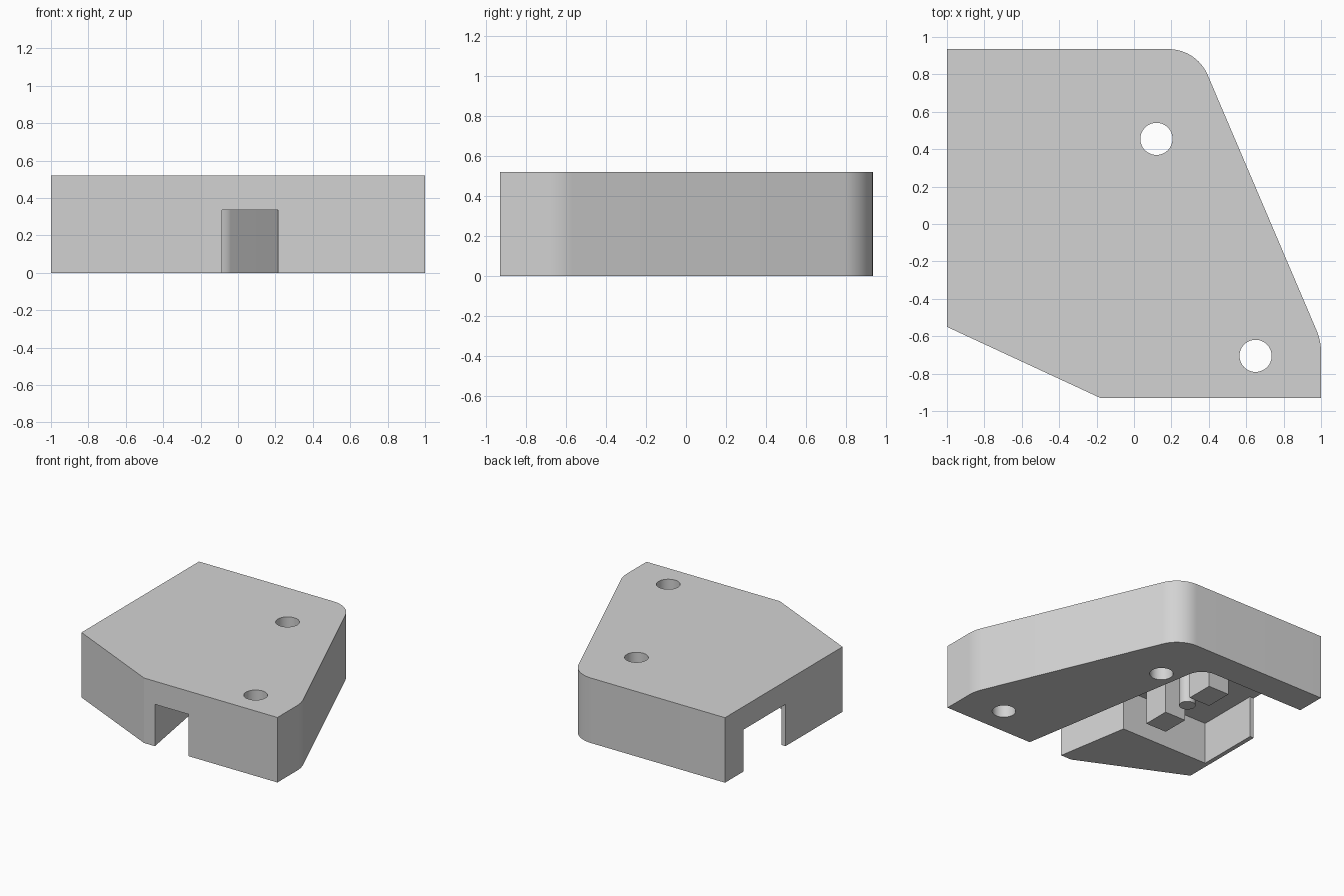
import bpy, bmesh, math
from mathutils import Vector

cube = bpy.data.objects.get("Cube")
if cube:
    bpy.data.objects.remove(cube, do_unlink=True)

grey = bpy.data.materials.new("light grey plastic")
grey.use_nodes = True
colour = (0.65, 0.65, 0.65, 1)
grey.diffuse_color = colour
grey.node_tree.nodes["Principled BSDF"].inputs["Base Color"].default_value = colour


def rounded(points, steps=12):
    """Outline in which a third value on a point is its fillet tangent length."""
    out = []
    for i, p in enumerate(points):
        c = Vector(p[:2])
        if len(p) < 3:
            out.append(c)
            continue
        a = (Vector(points[i - 1][:2]) - c).normalized()
        b = (Vector(points[(i + 1) % len(points)][:2]) - c).normalized()
        half = a.angle(b) / 2
        radius = p[2] * math.tan(half)
        centre = c + (a + b).normalized() * p[2] / math.cos(half)
        start = c + a * p[2] - centre
        end = c + b * p[2] - centre
        sweep = math.pi - 2 * half
        for k in range(steps + 1):
            t = k / steps
            arc = (start * math.sin((1 - t) * sweep) + end * math.sin(t * sweep)) / math.sin(sweep)
            out.append(centre + arc.normalized() * radius)
    return out


def circle(x, y, r, n=48):
    return [(x + r * math.cos(math.tau * k / n), y + r * math.sin(math.tau * k / n)) for k in range(n)]


def prism(name, outline, z0, z1):
    bm = bmesh.new()
    face = bm.faces.new([bm.verts.new((p[0], p[1], z0)) for p in outline])
    top = bmesh.ops.extrude_face_region(bm, geom=[face])["geom"]
    bmesh.ops.translate(bm, vec=(0, 0, z1 - z0), verts=[v for v in top if isinstance(v, bmesh.types.BMVert)])
    bmesh.ops.recalc_face_normals(bm, faces=bm.faces)
    mesh = bpy.data.meshes.new(name)
    bm.to_mesh(mesh)
    bm.free()
    mesh.materials.append(grey)
    obj = bpy.data.objects.new(name, mesh)
    bpy.context.collection.objects.link(obj)
    return obj


def smooth(obj):
    bpy.ops.object.select_all(action="DESELECT")
    obj.select_set(True)
    bpy.context.view_layer.objects.active = obj
    bpy.ops.object.shade_smooth_by_angle(angle=math.radians(20))


HEIGHT, CEILING = 0.52, 0.335

# Outer block with two rounded corners
body = prism("housing_body", rounded([
    (-1, 0.935), (0.335, 0.935, 0.15), (1, -0.625, 0.06),
    (1, -0.93), (-0.18, -0.93), (-1, -0.55)]), 0, HEIGHT)

# Open channel from the front notch to the left-hand opening
channel = prism("channel_cutter", rounded([
    (0.232, -1.03), (-0.06, 0.7, 0.12), (-1.1, 0.7), (-1.1, 0.17),
    (-0.965, 0.17), (-0.965, -0.34), (-0.185, -0.34), (-0.068, -1.03)]), -0.1, CEILING)

# Screw holes through the full height
holes = [prism("screw_hole_cutter", circle(x, y, 0.086), -0.1, HEIGHT + 0.1)
         for x, y in ((0.12, 0.455), (0.65, -0.705))]

for cutter in [channel] + holes:
    cut = body.modifiers.new(cutter.name, "BOOLEAN")
    cut.operation = "DIFFERENCE"
    cut.solver = "EXACT"
    cut.object = cutter
    bpy.context.view_layer.objects.active = body
    bpy.ops.object.modifier_apply(modifier=cut.name)
    bpy.data.objects.remove(cutter, do_unlink=True)
smooth(body)

# Two square posts hanging in the chamber
for name, y in (("front_post", -0.064), ("back_post", 0.43)):
    prism(name, [(-0.356 + sx * 0.0925, y + sy * 0.11)
                 for sx, sy in ((-1, -1), (1, -1), (1, 1), (-1, 1))], 0, CEILING + 0.01)

# Round pin between the posts
smooth(prism("centre_pin", circle(-0.356, 0.183, 0.06, 32), 0.03, CEILING + 0.01))
